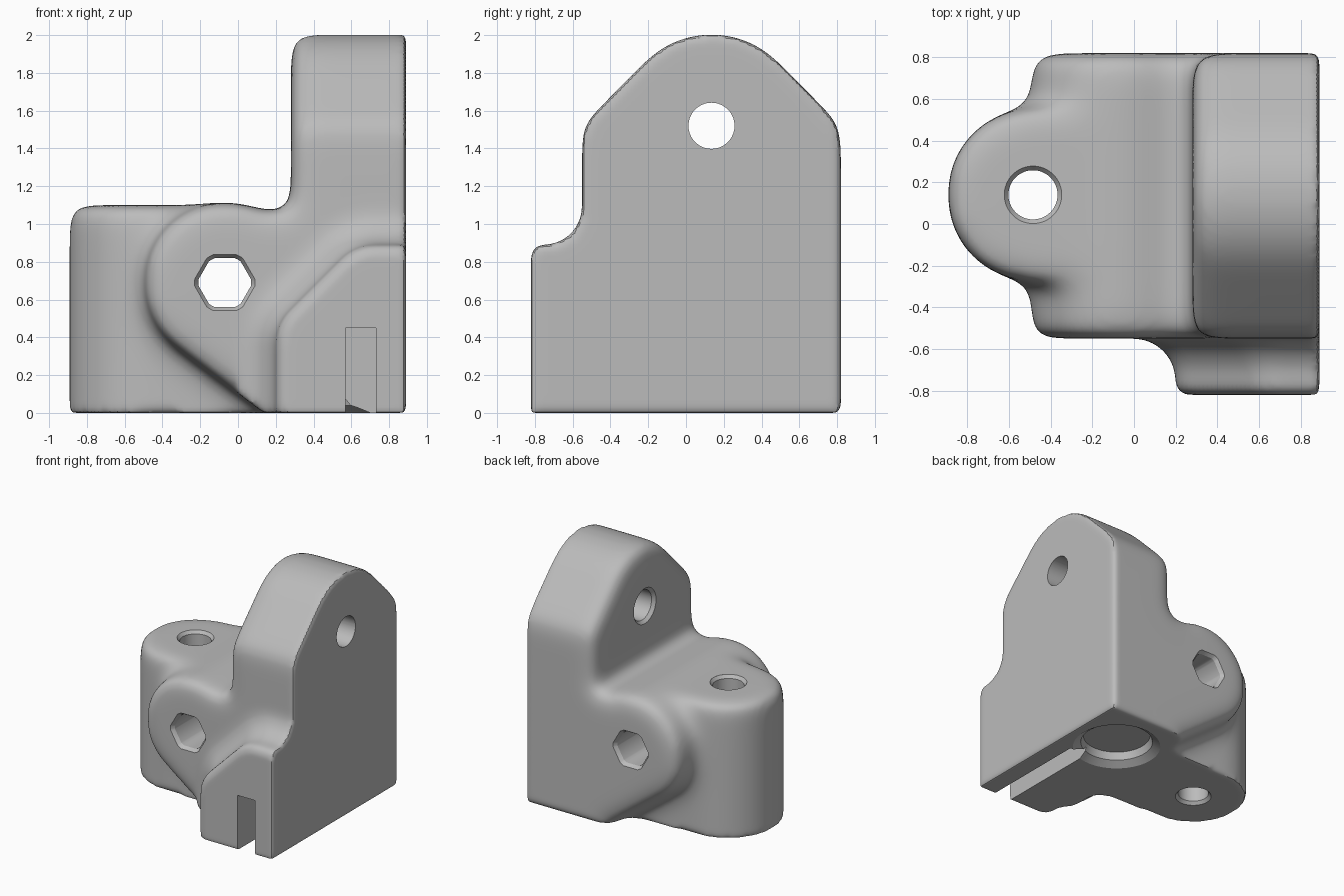
import bpy, bmesh, math

if "Cube" in bpy.data.objects:
    bpy.data.objects.remove(bpy.data.objects["Cube"], do_unlink=True)


def loft(name, axis, sections):
    """Closed solid through 2D loops; each section is (position on axis, loop)."""
    place = {"x": lambda t, a, b: (t, a, b),
             "y": lambda t, a, b: (a, t, b),
             "z": lambda t, a, b: (a, b, t)}[axis]
    bm = bmesh.new()
    rings = [[bm.verts.new(place(t, a, b)) for a, b in loop] for t, loop in sections]
    for low, high in zip(rings, rings[1:]):
        for i in range(len(low)):
            j = (i + 1) % len(low)
            bm.faces.new((low[i], low[j], high[j], high[i]))
    bm.faces.new(rings[0])
    bm.faces.new(rings[-1])
    bmesh.ops.recalc_face_normals(bm, faces=bm.faces)
    mesh = bpy.data.meshes.new(name)
    bm.to_mesh(mesh)
    bm.free()
    obj = bpy.data.objects.new(name, mesh)
    bpy.context.collection.objects.link(obj)
    return obj


def prism(name, axis, start, end, loop):
    return loft(name, axis, [(start, loop), (end, loop)])


def box(name, x, y, z):
    return prism(name, "z", z[0], z[1],
                 [(x[0], y[0]), (x[1], y[0]), (x[1], y[1]), (x[0], y[1])])


def arc(centre, radius, start, end, steps):
    angles = [math.radians(start + (end - start) * i / steps) for i in range(steps + 1)]
    return [(centre[0] + radius * math.cos(a), centre[1] + radius * math.sin(a)) for a in angles]


def circle(centre, radius):
    return arc(centre, radius, 0, 360, 64)[:-1]


def soft_hexagon(centre, radius):
    return [p for k in range(6) for p in arc(centre, radius, 60 * k - 7, 60 * k + 7, 3)]


def apply(obj, kind, **settings):
    mod = obj.modifiers.new(kind.title(), kind)
    for key, value in settings.items():
        setattr(mod, key, value)
    bpy.context.view_layer.objects.active = obj
    bpy.ops.object.modifier_apply(modifier=mod.name)


def combine(obj, other, operation, keep=False):
    apply(obj, "BOOLEAN", operation=operation, object=other, solver="MANIFOLD")
    if not keep:
        bpy.data.objects.remove(other, do_unlink=True)


def soften(obj, voxel, rounds):
    apply(obj, "REMESH", mode="VOXEL", voxel_size=voxel)
    apply(obj, "SMOOTH", factor=0.5, iterations=rounds)


# Side lug and upright, seen from the front
LUG = (-0.07, 0.69)
outline = arc(LUG, 0.43, 233, 62, 40) + [
    (0.28, 1.065), (0.28, 2.3), (1.2, 2.3), (1.2, -0.3), (0.19, -0.3), (0.19, -0.04)]
silhouette = prism("silhouette", "y", -1.2, 1.2, outline)

# Upright with sloping shoulders, seen from the side
MID = 0.135
body = prism("bracket_body", "x", -1.2, 1.2,
             [(-0.55, -0.3), (0.82, -0.3), (0.82, 1.52)]
             + arc((MID, 1.52), 0.488, 45, 135, 24) + [(-0.55, 1.52)])
combine(body, silhouette, "INTERSECT", keep=True)

# Vertical boss and the foot joining it to the upright
BOSS = (-0.48, 0.14)
boss = prism("boss", "z", -0.3, 1.1,
             arc(BOSS, 0.42, 90, 270, 40) + [(0.02, -0.28), (0.02, 0.56)])
combine(body, boss, "UNION")
combine(body, box("foot", (-0.3, 0.5), (-0.275, 0.555), (-0.29, 0.5)), "UNION")
soften(body, 0.025, 90)


# Front block with a rounded face and a flared root
def block_outline(grow):
    r = 0.25 + grow
    return (arc((0.45, 0.366), r, 180, 135, 8) + arc((0.724, 0.64), r, 135, 90, 8)
            + [(1.2, 0.64 + r), (1.2, -0.3), (0.45 - r, -0.3)])


sections = []
for a, c in arc((0, 0), 1, 0, 90, 6):
    sections.append((-0.76 - 0.06 * a, block_outline(0.06 * (c - 1))))
for a, c in arc((0, 0), 1, 0, 90, 8):
    sections.append((-0.75 + 0.2 * c, block_outline(0.2 * (1 - a))))
sections.append((-0.48, block_outline(0.2)))
block = loft("front_block", "y", sections)
combine(block, silhouette, "INTERSECT")
combine(body, block, "UNION")

# Trim the flat outer side and base, then ease their edges
combine(body, box("trim", (-1.5, 0.89), (-1.5, 1.5), (0, 2.5)), "INTERSECT")
soften(body, 0.02, 10)


# Holes with eased rims
def bore(axis, centre, steps, shape=circle):
    combine(body, loft("bore", axis, [(t, shape(centre, r)) for t, r in steps]), "DIFFERENCE")


bore("z", (-0.485, 0.14), [(-0.1, 0.14), (0.0, 0.14), (0.025, 0.118),
                           (1.075, 0.118), (1.1, 0.138), (1.3, 0.138)])
bore("x", (MID, 1.52), [(0.1, 0.145), (0.28, 0.145), (0.305, 0.122), (1.1, 0.122)])
bore("y", LUG, [(-1, 0.16), (-0.55, 0.16), (-0.52, 0.14),
                (0.79, 0.14), (0.82, 0.16), (1, 0.16)], soft_hexagon)

# Round recess and slot in the base
bore("z", (0.47, 0.35), [(-0.1, 0.34), (0.0, 0.34), (0.04, 0.28), (0.1, 0.26)])
combine(body, box("slot", (0.57, 0.73), (-1, 0.1), (-0.1, 0.45)), "DIFFERENCE")

# Single grey finish
grey = bpy.data.materials.new("grey")
grey.use_nodes = True
colour = (0.5, 0.5, 0.5, 1)
grey.diffuse_color = colour
grey.node_tree.nodes["Principled BSDF"].inputs["Base Color"].default_value = colour
body.data.materials.clear()
body.data.materials.append(grey)
for face in body.data.polygons:
    face.material_index = 0

bpy.ops.object.select_all(action="DESELECT")
body.select_set(True)
bpy.context.view_layer.objects.active = body
bpy.ops.object.shade_smooth_by_angle(angle=math.radians(30))
